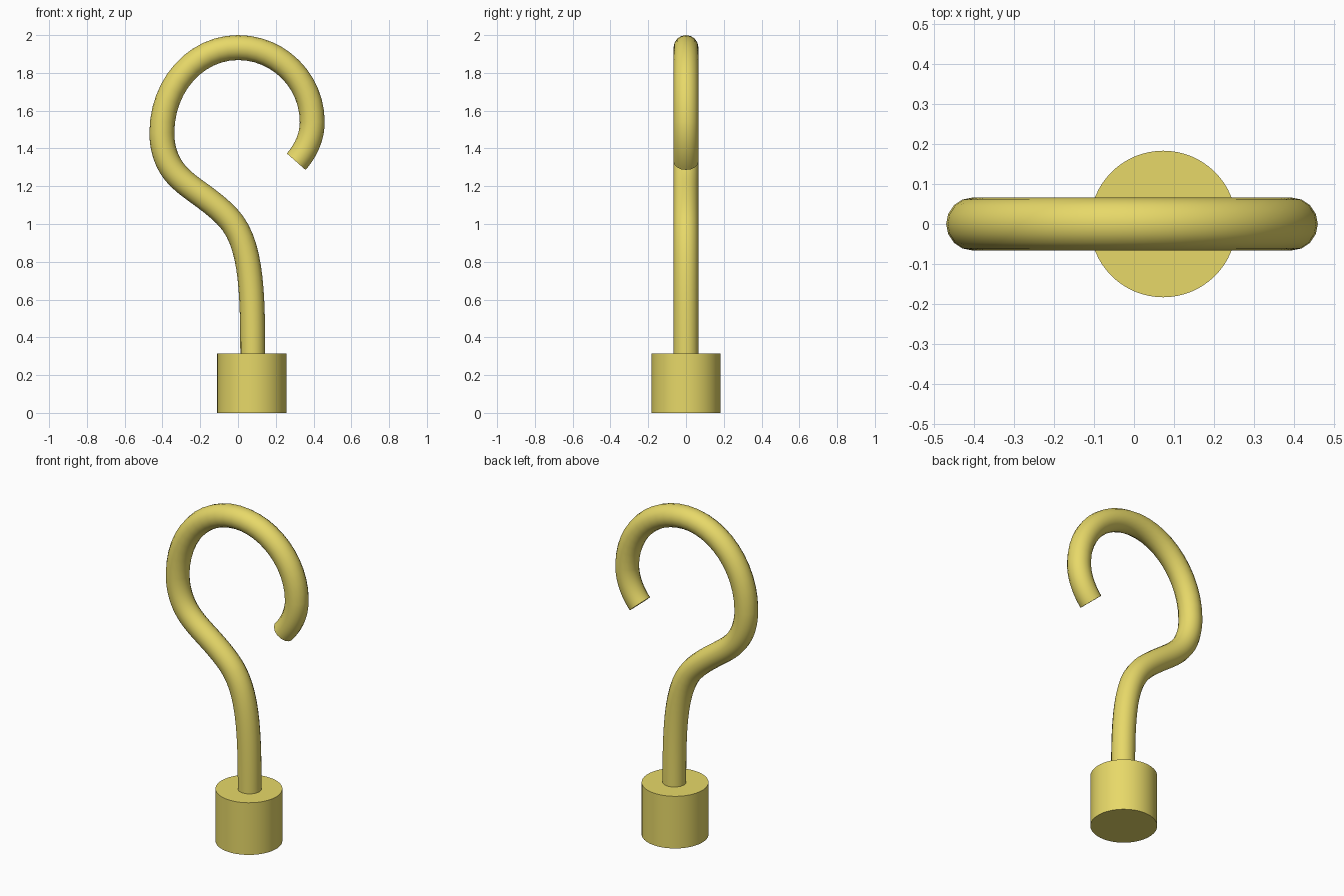
import bpy, math
from mathutils import Vector

if "Cube" in bpy.data.objects:
    bpy.data.objects.remove(bpy.data.objects["Cube"])

mat = bpy.data.materials.new("yellow")
mat.diffuse_color = (0.8, 0.69, 0.14, 1)
mat.use_nodes = True
mat.node_tree.nodes["Principled BSDF"].inputs["Base Color"].default_value = mat.diffuse_color


def finish(ob):
    ob.data.materials.append(mat)
    bpy.ops.object.select_all(action='DESELECT')
    ob.select_set(True)
    bpy.context.view_layer.objects.active = ob
    bpy.ops.object.shade_smooth_by_angle(angle=math.radians(35))


# Cylindrical foot
bpy.ops.mesh.primitive_cylinder_add(vertices=64, radius=0.183, depth=0.315,
                                    location=(0.073, 0, 0.1575))
foot = bpy.context.object
foot.name = "base_cylinder"
finish(foot)

# Hook path: (x, z), tangent (x, z), handle length in, handle length out
path = [
    ((0.078, 0.29), (0, 1), 0.1, 0.32),
    ((-0.025, 1.00), (-0.58, 0.81), 0.17, 0.065),
    ((-0.175, 1.14), (-0.80, 0.60), 0.07, 0.07),
    ((-0.336, 1.275), (-0.62, 0.78), 0.07, 0.075),
    ((-0.403, 1.483), (0, 1), 0.075, 0.25),
    ((0.0, 1.934), (1, 0), 0.223, 0.217),
    ((0.393, 1.54), (0, -1), 0.217, 0.08),
    ((0.308, 1.33), (-0.66, -0.75), 0.075, 0.075),
]
cu = bpy.data.curves.new("hook", 'CURVE')
cu.dimensions = '3D'
cu.resolution_u = 12
cu.bevel_depth = 0.066
cu.bevel_resolution = 6
cu.use_fill_caps = True
sp = cu.splines.new('BEZIER')
sp.bezier_points.add(len(path) - 1)
for bp, ((x, z), (tx, tz), a, b) in zip(sp.bezier_points, path):
    co, t = Vector((x, 0, z)), Vector((tx, 0, tz)).normalized()
    bp.handle_left_type = bp.handle_right_type = 'FREE'
    bp.co, bp.handle_left, bp.handle_right = co, co - t * a, co + t * b

# Bent round hook
hook = bpy.data.objects.new("hook", cu)
bpy.context.collection.objects.link(hook)
bpy.ops.object.select_all(action='DESELECT')
hook.select_set(True)
bpy.context.view_layer.objects.active = hook
bpy.ops.object.convert(target='MESH')
hook = bpy.context.object
hook.name = "hook"
finish(hook)
